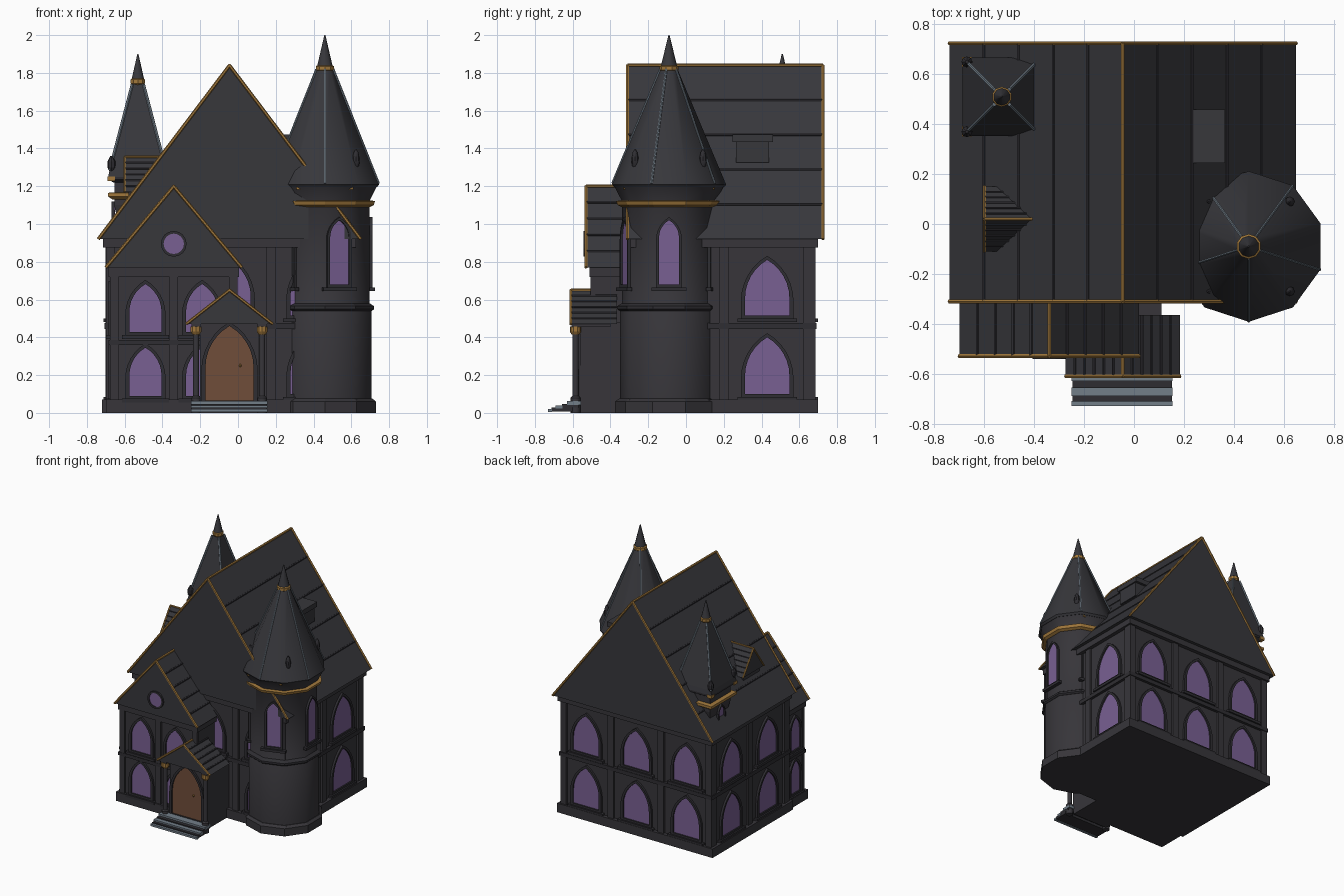
import bpy, bmesh, math
from math import radians, cos, sin, pi
from mathutils import Matrix, Vector

if "Cube" in bpy.data.objects:
    bpy.data.objects.remove(bpy.data.objects["Cube"])


def material(name, color):
    m = bpy.data.materials.new(name)
    m.use_nodes = True
    m.diffuse_color = (*color, 1)
    m.node_tree.nodes["Principled BSDF"].inputs["Base Color"].default_value = (*color, 1)
    return m


WALL = material("charcoal wall", (.038, .036, .042))
ROOF = material("slate roof", (.038, .038, .044))
TRIM = material("dark trim", (.028, .027, .032))
GOLD = material("gold", (.36, .19, .045))
GLASS = material("purple glass", (.19, .115, .29))
DOOR = material("brown door", (.16, .075, .042))
STEEL = material("blue grey", (.17, .21, .25))


def finish(name, bm, mat, matrix=None, smooth=False):
    bmesh.ops.recalc_face_normals(bm, faces=bm.faces)
    me = bpy.data.meshes.new(name)
    bm.to_mesh(me)
    bm.free()
    me.materials.append(mat)
    ob = bpy.data.objects.new(name, me)
    bpy.context.collection.objects.link(ob)
    if matrix is not None:
        ob.matrix_world = matrix
    if smooth:
        bpy.ops.object.select_all(action='DESELECT')
        ob.select_set(True)
        bpy.context.view_layer.objects.active = ob
        bpy.ops.object.shade_smooth_by_angle(angle=radians(40))
    return ob


def prism(name, pts, y0, y1, mat, matrix=None):
    # closed (x, z) outline pushed along y
    bm = bmesh.new()
    a = [bm.verts.new((x, y0, z)) for x, z in pts]
    b = [bm.verts.new((x, y1, z)) for x, z in pts]
    bm.faces.new(a)
    bm.faces.new(b)
    for i in range(len(pts)):
        j = (i + 1) % len(pts)
        bm.faces.new((a[i], a[j], b[j], b[i]))
    return finish(name, bm, mat, matrix)


def box(name, x0, x1, y0, y1, z0, z1, mat, matrix=None):
    return prism(name, [(x0, z0), (x1, z0), (x1, z1), (x0, z1)], y0, y1, mat, matrix)


def ring_frame(name, outer, inner, depth, mat, matrix):
    bm = bmesh.new()
    loops = [[bm.verts.new((x, y, z)) for x, z in pts]
             for pts, y in ((outer, 0), (outer, -depth), (inner, -depth), (inner, 0))]
    n = len(outer)
    for a, b in zip(loops, loops[1:]):
        for i in range(n):
            j = (i + 1) % n
            bm.faces.new((a[i], a[j], b[j], b[i]))
    return finish(name, bm, mat, matrix)


def beam(name, p, q, r, mat, matrix=None, sides=6, r2=None):
    p, q = Vector(p), Vector(q)
    d = q - p
    bm = bmesh.new()
    place = Matrix.Translation((p + q) / 2) @ d.to_track_quat('Z', 'Y').to_matrix().to_4x4()
    bmesh.ops.create_cone(bm, cap_ends=True, segments=sides, radius1=r,
                          radius2=r if r2 is None else r2, depth=d.length, matrix=place)
    return finish(name, bm, mat, matrix)


def lathe(name, center, profile, sides, mat, start=90, smooth=False):
    bm = bmesh.new()
    rings = [[bm.verts.new((center[0] + r * cos(radians(start) + 2 * pi * i / sides),
                            center[1] + r * sin(radians(start) + 2 * pi * i / sides), z))
              for i in range(sides)] for r, z in profile]
    for a, b in zip(rings, rings[1:]):
        for i in range(sides):
            j = (i + 1) % sides
            bm.faces.new((a[i], a[j], b[j], b[i]))
    bm.faces.new(rings[0])
    bm.faces.new(rings[-1])
    return finish(name, bm, mat, smooth=smooth)


def arch(w, h, z=0):
    # pointed arch outline
    s = z + h - w * .866
    right = [(-w / 2 + w * cos(radians(a)), s + w * sin(radians(a))) for a in range(0, 61, 10)]
    return [(-w / 2, z), (w / 2, z)] + right + [(-x, y) for x, y in reversed(right[:-1])]


def facing(x, y, z, angle):
    return Matrix.Translation((x, y, z)) @ Matrix.Rotation(radians(angle), 4, 'Z')


def window(x, y, z, w, h, angle, b=.022, fill=GLASS, name="window", sill=True):
    m = facing(x, y, z, angle)
    prism(name + "_panel", arch(w, h), -.005, .004, fill, m)
    ring_frame(name + "_frame", arch(w + 2 * b, h + 2 * b, -b), arch(w, h), .016, TRIM, m)
    if sill:
        box(name + "_sill", -w / 2 - .04, w / 2 + .04, -.028, 0, -.035, -.015, TRIM, m)


def gable_roof(name, cx, half, zr, ze, y0, y1, rows, r, m=None, back=False):
    prism(name, [(cx - half, ze), (cx + half, ze), (cx, zr)], y0, y1, ROOF, m)
    for s in (-1, 1):
        for k in range(1, rows):
            x, z = cx + s * half * k / rows, zr + (ze - zr) * k / rows
            beam(name + "_batten", (x, y0, z), (x, y1, z), r * .8, TRIM, m)
        for y in (y0, y1) if back else (y0,):
            beam(name + "_gable_trim", (cx, y, zr), (cx + s * half, y, ze), r, GOLD, m)
    beam(name + "_ridge", (cx, y0, zr), (cx, y1, zr), r, GOLD, m)


# Main house
box("house_wall", -.685, .595, -.27, .67, 0, .92, WALL)
box("house_base", -.72, .63, -.3, .7, 0, .07, WALL)
box("house_band", -.707, .617, -.292, .692, .445, .475, TRIM)
box("house_cornice", -.715, .625, -.295, .7, .875, .92, WALL)
gable_roof("house_roof", -.045, .695, 1.84, .92, -.31, .725, 5, .009, back=True)
for x in (-.675, -.26, .175, .585):
    for y in (-.27, .67):
        box("house_pilaster", x - .025, x + .025, y - .016, y + .016, 0, .9, WALL)
for y in (-.245, .2, .645):
    for x in (-.685, .595):
        box("side_pilaster", x - .016, x + .016, y - .025, y + .025, 0, .9, WALL)
for z, h in ((.1, .3), (.515, .295)):
    for x in (-.48, -.045, .39):
        window(x, .67, z, .225, h, 180)
    for x in (-.045, .39):
        window(x, -.27, z, .225, h, 0)
    window(.595, .43, z, .235, h, 90)
    for y in (.43, -.02):
        window(-.685, y, z, .225, h, -90)

# Front wing
box("wing_wall", -.67, -.01, -.49, -.25, 0, .77, WALL)
box("wing_base", -.7, .015, -.515, -.25, 0, .07, WALL)
box("wing_band", -.685, .005, -.507, -.25, .36, .385, TRIM)
box("wing_cornice", -.685, .005, -.51, -.25, .72, .77, WALL)
gable_roof("wing_roof", -.34, .36, 1.2, .77, -.53, -.28, 5, .009)
for x in (-.655, -.34, -.025):
    box("wing_pilaster", x - .022, x + .022, -.505, -.48, 0, .75, WALL)
for z in (.09, .427):
    for x in (-.49, -.19):
        window(x, -.49, z, .17, .255, 0)
    window(-.67, -.385, z, .11, .25, -90)
circle = [(cos(2 * pi * i / 16), sin(2 * pi * i / 16)) for i in range(16)]
m = facing(-.34, -.53, .895, 0)
prism("round_window_panel", [(x * .056, z * .056) for x, z in circle], -.005, .004, GLASS, m)
ring_frame("round_window_frame", [(x * .068, z * .068) for x, z in circle],
           [(x * .054, z * .054) for x, z in circle], .012, TRIM, m)

# Porch, door and steps
box("porch_wall", -.2, .11, -.56, -.26, 0, .48, WALL)
gable_roof("porch_roof", -.045, .23, .65, .47, -.61, -.365, 6, .008)
window(-.045, -.56, .065, .255, .395, 0, fill=DOOR, name="door", sill=False)
lathe("door_knob", (.012, -.568), [(.003, .242), (.008, .25), (.003, .258)], 8, GOLD)
for x in (-.222, .128):
    c = (x, -.585)
    lathe("porch_column", c, [(.026, 0), (.026, .08), (.017, .09), (.017, .42)], 10, WALL, smooth=True)
    lathe("column_capital", c, [(.02, .415), (.03, .43), (.03, .458)], 10, GOLD)
    box("column_beam", x - .025, x + .025, -.605, -.4, .455, .475, WALL)
box("step_core_low", -.247, .153, -.711, -.6, .008, .028, TRIM)
box("step_core_high", -.247, .153, -.657, -.57, .028, .048, TRIM)
box("step_low", -.25, .155, -.73, -.71, .004, .02, STEEL)
box("step_middle", -.25, .155, -.69, -.655, .022, .04, STEEL)
box("step_high", -.25, .155, -.63, -.555, .042, .062, STEEL)

# Large round tower
T = (.46, -.09)
lathe("tower_base", T, [(.285, 0), (.285, .06), (.265, .075)], 10, WALL)
lathe("tower_body", T, [(.26, .05), (.26, .55), (.248, .57), (.248, 1.12), (.29, 1.2)],
      10, WALL, smooth=True)
lathe("tower_ledge", T, [(.262, .54), (.274, .55), (.274, .565), (.25, .58)], 10, TRIM)
lathe("tower_gold_band", T, [(.25, 1.09), (.272, 1.1), (.28, 1.122), (.25, 1.125)], 10, GOLD)
lathe("tower_roof", T, [(.29, 1.195), (.302, 1.21), (.045, 1.82)], 10, ROOF, smooth=True)
lathe("tower_collar", T, [(.038, 1.8), (.05, 1.815), (.05, 1.835), (.035, 1.845)], 10, GOLD)
lathe("tower_finial", T, [(.042, 1.84), (.003, 2.0)], 10, ROOF, smooth=True)
for k in range(5):
    a = radians(54 + 72 * k)
    c, s = cos(a), sin(a)
    beam("tower_rib", (T[0] + .3 * c, T[1] + .3 * s, 1.215),
         (T[0] + .047 * c, T[1] + .047 * s, 1.82), .006, STEEL)
    f = radians(72 * k)
    window(T[0] + .236 * cos(f), T[1] + .236 * sin(f), .68, .105, .34, 72 * k + 90, b=.016)
for sx in (-1, 1):
    for sy in (-1, 1):
        x, y = T[0] + sx * .165, T[1] + sy * .18
        lathe("tower_roof_vent", (x, y), [(.004, 1.29), (.016, 1.31), (.02, 1.345), (.012, 1.38), (.003, 1.395)],
              8, TRIM, smooth=True)
        x, y = T[0] + sx * .125, T[1] + sy * .215
        box("tower_gold_stud", x - .025, x + .025, y - .025, y + .025, 1.182, 1.204, GOLD)

# Small square turret
S = (-.53, .51)
q = 2 ** .5
lathe("turret_body", S, [(.1 * q, .98), (.125 * q, 1.1), (.125 * q, 1.25)], 4, WALL, 45)
lathe("turret_gold_band", S, [(.135 * q, 1.13), (.158 * q, 1.145), (.158 * q, 1.165), (.13 * q, 1.168)], 4, GOLD, 45)
lathe("turret_eave", S, [(.13 * q, 1.22), (.155 * q, 1.235), (.155 * q, 1.25)], 4, TRIM, 45)
lathe("turret_roof", S, [(.157 * q, 1.25), (.15 * q, 1.285), (.03 * q, 1.74)], 4, ROOF, 45)
lathe("turret_collar", S, [(.03, 1.735), (.04, 1.745), (.04, 1.765), (.03, 1.772)], 10, GOLD)
lathe("turret_finial", S, [(.034, 1.77), (.003, 1.9)], 10, ROOF, smooth=True)
for sx in (-1, 1):
    for sy in (-1, 1):
        beam("turret_rib", (S[0] + .15 * sx, S[1] + .15 * sy, 1.285),
             (S[0] + .03 * sx, S[1] + .03 * sy, 1.74), .008, STEEL)
        x, y = S[0] + .14 * sx, S[1] + .14 * sy
        box("turret_gold_stud", x - .02, x + .02, y - .02, y + .02, 1.228, 1.252, GOLD)
        lathe("turret_corner_knob", (x, y), [(.006, 1.27), (.022, 1.3), (.022, 1.33), (.006, 1.36)], 8, TRIM)
window(S[0] - .125, S[1], 1.0, .07, .11, -90, b=.01, sill=False)

# Left gabled dormer and right box dormer
m = facing(-.6, .02, 0, -90)
gable_roof("dormer_roof", 0, .13, 1.355, 1.17, 0, .2, 6, .007, m)
box("dormer_wall", -.1, .1, .02, .2, 1.08, 1.18, WALL, m)
box("vent_dormer", .2, .355, .265, .44, 1.325, 1.44, ROOF)
box("vent_dormer_cap", .22, .365, .245, .46, 1.435, 1.473, ROOF)
